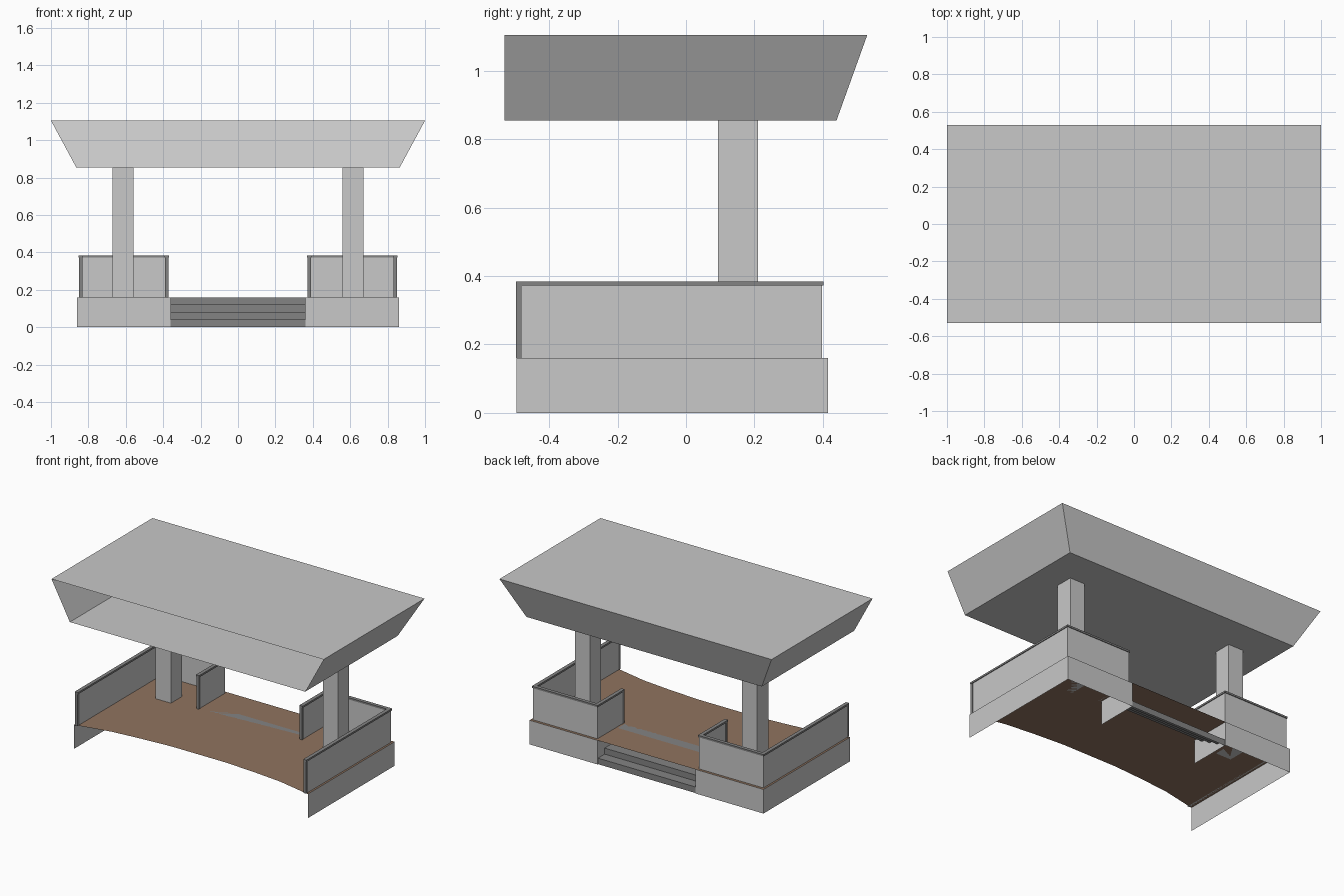
import bpy, bmesh
from mathutils import Vector

if "Cube" in bpy.data.objects:
    bpy.data.objects.remove(bpy.data.objects["Cube"])


def material(name, rgb):
    m = bpy.data.materials.new(name)
    m.diffuse_color = (*rgb, 1)
    m.use_nodes = True
    m.node_tree.nodes["Principled BSDF"].inputs["Base Color"].default_value = m.diffuse_color
    return m


GREY = material("light grey", (0.58, 0.58, 0.58))
DARK = material("dark grey", (0.23, 0.23, 0.23))
BROWN = material("brown floor", (0.28, 0.175, 0.115))


def finish(name, bm, mat, mirror=False):
    me = bpy.data.meshes.new(name)
    bm.to_mesh(me)
    bm.free()
    me.materials.append(mat)
    ob = bpy.data.objects.new(name, me)
    bpy.context.collection.objects.link(ob)
    if mirror:
        ob.modifiers.new("mirror", 'MIRROR')
    return ob


def sweep(name, points, vec, mat, mirror=False):
    """Sheet made by pulling an open line of points along a vector."""
    bm = bmesh.new()
    a = [bm.verts.new(p) for p in points]
    b = [bm.verts.new(Vector(p) + Vector(vec)) for p in points]
    for i in range(len(points) - 1):
        bm.faces.new((a[i], a[i + 1], b[i + 1], b[i]))
    return finish(name, bm, mat, mirror)


def box(name, lo, hi, mat, mirror=True):
    bm = bmesh.new()
    bmesh.ops.create_cube(bm, size=1)
    for v in bm.verts:
        v.co = [l + (c + 0.5) * (h - l) for l, h, c in zip(lo, hi, v.co)]
    return finish(name, bm, mat, mirror)


FLOOR = 0.16

# Plinth: outer walls, open at the front, with a notch for the steps
plinth = [(0.86, -0.495, 0), (0.86, 0.415, 0), (0.36, 0.415, 0), (0.36, 0.13, 0)]
sweep("plinth_walls", plinth, (0, 0, FLOOR), GREY, True)

# Floor with a curved front edge and the step notch
half = [(0.2, -0.41), (0.42, -0.425), (0.62, -0.445), (0.86, -0.495),
        (0.86, 0.415), (0.36, 0.415), (0.36, 0.13)]
outline = half + [(-x, y) for x, y in reversed(half)]
bm = bmesh.new()
bm.faces.new([bm.verts.new((x, y, FLOOR)) for x, y in outline])
bmesh.ops.triangulate(bm, faces=bm.faces[:])
finish("floor", bm, BROWN)

# Steps at the back
profile = [(-0.36, 0.13, FLOOR)]
for i in range(4):
    y, z = 0.2 + 0.07 * i, FLOOR - 0.04 * i
    profile += [(-0.36, y, z), (-0.36, y, z - 0.04)]
sweep("steps", profile, (0.72, 0, 0), DARK)

# Parapets: thin panels, dark top caps and end posts
T, C = 0.007, 0.012
runs = {"side": ((0.84, -0.485), (0.84, 0.39)),
        "back": ((0.38, 0.39), (0.84, 0.39)),
        "step": ((0.38, 0.13), (0.38, 0.39))}
for label, ((x0, y0), (x1, y1)) in runs.items():
    box(label + "_parapet", (x0 - T, y0 - T, FLOOR), (x1 + T, y1 + T, 0.373), GREY)
    box(label + "_cap", (x0 - C, y0 - C, 0.372), (x1 + C, y1 + C, 0.384), DARK)
for label, x, y in (("front", 0.84, -0.488), ("step", 0.38, 0.127)):
    box(label + "_post", (x - 0.009, y - 0.009, FLOOR), (x + 0.009, y + 0.009, 0.373), DARK)

# Columns
box("column", (0.558, 0.093, FLOOR), (0.67, 0.21, 0.855), GREY)

# Roof: hollow flared box, open at the front
bm = bmesh.new()
low = [bm.verts.new((x, y, 0.855)) for x, y in
       ((-0.865, -0.53), (-0.865, 0.44), (0.865, 0.44), (0.865, -0.53))]
top = [bm.verts.new((x, y, 1.105)) for x, y in
       ((-1, -0.53), (-1, 0.53), (1, 0.53), (1, -0.53))]
bm.faces.new(low)
bm.faces.new(top[::-1])
for i in range(3):
    bm.faces.new((low[i + 1], low[i], top[i], top[i + 1]))
finish("roof", bm, GREY)
